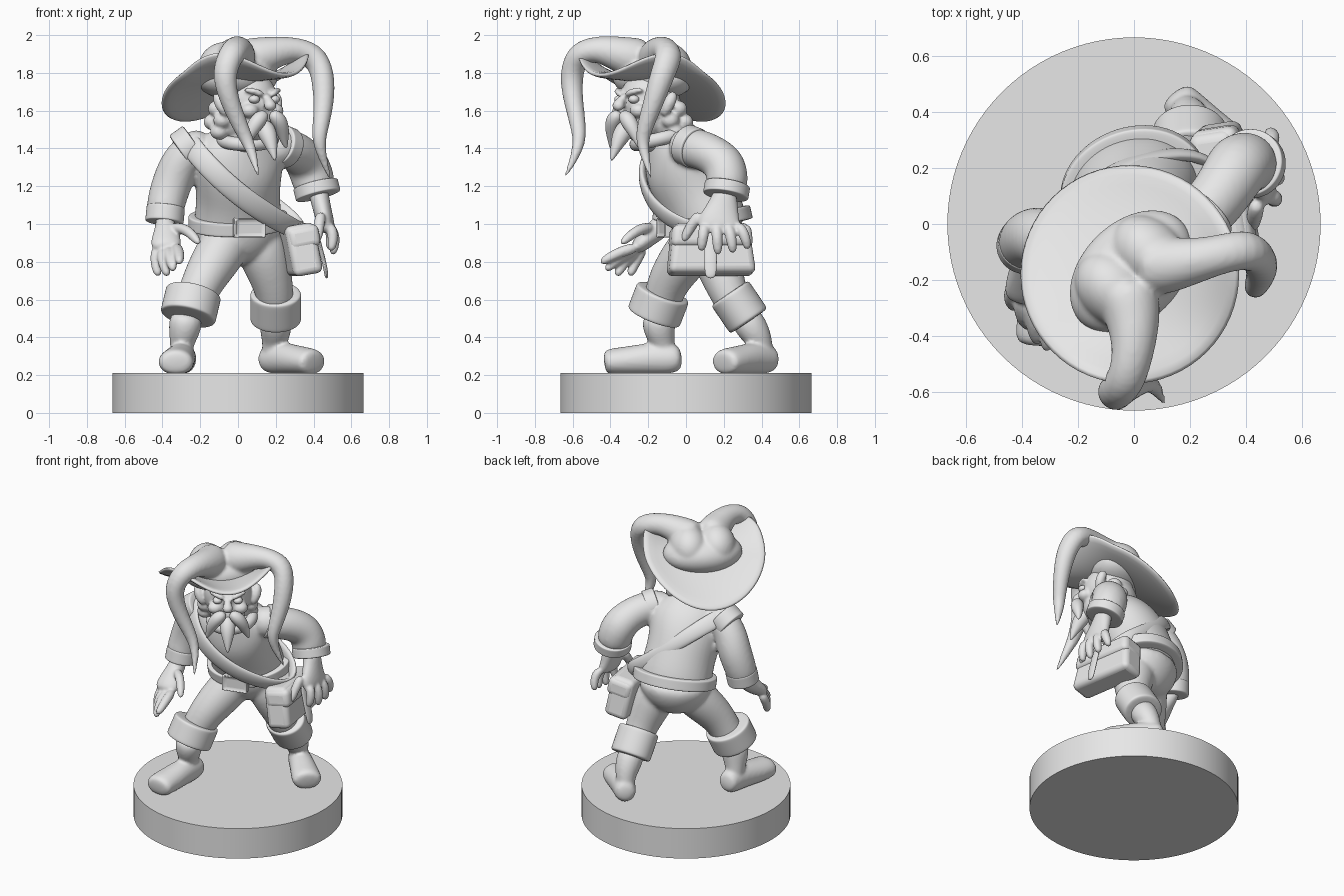
import bpy, bmesh
from math import sin, cos, pi, radians
from mathutils import Vector, Matrix

cube = bpy.data.objects.get("Cube")
if cube:
    bpy.data.objects.remove(cube)

grey = bpy.data.materials.new("light grey")
grey.use_nodes = True
grey.diffuse_color = (.8, .8, .8, 1)
grey.node_tree.nodes["Principled BSDF"].inputs["Base Color"].default_value = (.8, .8, .8, 1)

X, Y, Z = Vector((1, 0, 0)), Vector((0, 1, 0)), Vector((0, 0, 1))


def facing(degrees):
    """Forward and left directions for a part turned towards its left."""
    a = radians(degrees)
    return Vector((sin(a), -cos(a), 0)), Vector((cos(a), sin(a), 0))


body_f, body_l = facing(22)
head_f, head_l = facing(35)
hat_f, hat_l = facing(45)


def loft(bm, points, hint=X, sides=12, closed=False):
    """Sweep ellipses along points (x, y, z, side radius, hint radius)."""
    path = [Vector(p[:3]) for p in points]
    count, rings = len(path), []
    for i, p in enumerate(points):
        if closed:
            t = path[(i + 1) % count] - path[i - 1]
        else:
            t = path[min(i + 1, count - 1)] - path[max(i - 1, 0)]
        t.normalize()
        h = hint(path[i]) if callable(hint) else hint
        n = (h - t * h.dot(t)).normalized()
        s = t.cross(n)
        a, b = p[3], p[-1]
        angles = [2 * pi * k / sides for k in range(sides)]
        rings.append([bm.verts.new(path[i] + s * a * cos(k) + n * b * sin(k)) for k in angles])
    for i in range(count if closed else count - 1):
        r, q = rings[i], rings[(i + 1) % count]
        for k in range(sides):
            m = (k + 1) % sides
            bm.faces.new((r[k], r[m], q[m], q[k]))
    if not closed:
        bm.faces.new(rings[0])
        bm.faces.new(rings[-1])


def band(bm, start, end, a, b=None, hint=Y):
    """A short thick sleeve with crisp rims."""
    start, end, b = Vector(start), Vector(end), b or a
    rows = ((-.05, .85), (0, 1), (.12, 1), (.88, 1), (1, 1), (1.05, .85))
    loft(bm, [(*start.lerp(end, t), a * k, b * k) for t, k in rows], hint, 16)


def ball(bm, centre, radii, turn=0):
    m = Matrix.Translation(centre) @ Matrix.Rotation(radians(turn), 4, "Z")
    bmesh.ops.create_icosphere(bm, subdivisions=3, radius=1, matrix=m @ Matrix.Diagonal((*radii, 1)))


def finish(name, bm, voxel=0, levels=2):
    """Make the object; with a voxel size the pieces melt into one skin."""
    bmesh.ops.recalc_face_normals(bm, faces=bm.faces[:])
    mesh = bpy.data.meshes.new(name)
    bm.to_mesh(mesh)
    bm.free()
    mesh.materials.append(grey)
    mesh.polygons.foreach_set("use_smooth", [True] * len(mesh.polygons))
    ob = bpy.data.objects.new(name, mesh)
    bpy.context.collection.objects.link(ob)
    if levels:
        sub = ob.modifiers.new("round", "SUBSURF")
        sub.levels = sub.render_levels = levels
    if voxel:
        melt = ob.modifiers.new("melt", "REMESH")
        melt.mode, melt.voxel_size, melt.use_smooth_shade = "VOXEL", voxel, True
        relax = ob.modifiers.new("relax", "SMOOTH")
        relax.factor, relax.iterations = .5, 5
    return ob


def sharp(ob):
    bpy.ops.object.select_all(action="DESELECT")
    bpy.context.view_layer.objects.active = ob
    ob.select_set(True)
    bpy.ops.object.shade_smooth_by_angle(angle=radians(35))


def box(bm, centre, size, turn):
    m = Matrix.Translation(centre) @ Matrix.Rotation(radians(turn), 4, "Z")
    return bmesh.ops.create_cube(bm, size=1, matrix=m @ Matrix.Diagonal((*size, 1)))["verts"]


# Round base
bm = bmesh.new()
bmesh.ops.create_cone(bm, cap_ends=True, segments=96, radius1=.665, radius2=.665, depth=.21,
                      matrix=Matrix.Translation((0, 0, .105)))
sharp(finish("base", bm, levels=0))

# Trousers
bm = bmesh.new()
loft(bm, [(0, .12, 1.04, .24, .2), (0, .12, .95, .245, .205), (.02, .11, .86, .2, .17), (.03, .1, .78, .1, .09)], body_f)
loft(bm, [(-.02, .09, .96, .13), (-.1, .01, .84, .14), (-.18, -.09, .71, .118), (-.23, -.125, .6, .105), (-.26, -.15, .52, .1)])
loft(bm, [(.08, .13, .96, .13), (.14, .16, .83, .14), (.18, .2, .7, .115), (.2, .24, .6, .1), (.2, .29, .52, .095)])
finish("trousers", bm, .013)

# Boots with turned-down cuffs
for side, shaft, foot, low, high, cuff in (
    ("right", [(-.3, -.11, .27, .06), (-.3, -.12, .36, .062), (-.285, -.14, .42, .086), (-.27, -.15, .54, .1)],
     [(-.29, -.02, .29, .06, .06), (-.29, -.07, .285, .075, .085), (-.3, -.17, .29, .08, .09),
      (-.32, -.3, .275, .095, .08), (-.33, -.4, .27, .1, .075), (-.33, -.435, .265, .085, .06)],
     (-.265, -.17, .51), (-.235, -.122, .635), (.152, .15)),
    ("left", [(.18, .41, .27, .06), (.19, .4, .36, .062), (.2, .37, .42, .086), (.2, .29, .54, .095)],
     [(.14, .47, .29, .06, .06), (.17, .43, .285, .075, .085), (.24, .36, .29, .08, .09),
      (.33, .27, .275, .095, .08), (.39, .21, .27, .1, .075), (.41, .19, .265, .085, .06)],
     (.2, .33, .49), (.2, .235, .63), (.138, .122))):
    bm = bmesh.new()
    loft(bm, shaft)
    loft(bm, foot, Z)
    # flat sole resting on the base
    for v in bm.verts:
        v.co.z = max(v.co.z, .205)
    finish(side + "_boot", bm, .011)
    bm = bmesh.new()
    band(bm, low, high, *cuff)
    finish(side + "_boot_cuff", bm)

# Tunic with sleeves and collar
bm = bmesh.new()
loft(bm, [(0, .13, .95, .24, .2), (0, .12, 1.02, .25, .21), (0, .06, 1.15, .23, .21),
          (0, -.01, 1.28, .25, .22), (.01, -.05, 1.4, .26, .18), (.03, -.09, 1.47, .17, .14), (.04, -.12, 1.52, .1, .1)], body_f)
loft(bm, [(-.14, -.07, 1.41, .1), (-.24, -.07, 1.4, .11), (-.3, -.06, 1.34, .11), (-.35, -.04, 1.22, .112),
          (-.385, -.06, 1.1, .105), (-.39, -.08, 1.03, .1)], Y)
loft(bm, [(.14, -.04, 1.41, .1), (.24, .02, 1.41, .11), (.32, .12, 1.38, .11), (.37, .21, 1.32, .12),
          (.4, .22, 1.23, .12), (.415, .21, 1.16, .105)], Vector((.8, -.57, 0)))
finish("tunic", bm, .013)

bm = bmesh.new()
band(bm, (-.382, -.065, 1.09), (-.39, -.08, 1.01), .104)
finish("right_sleeve_cuff", bm)
bm = bmesh.new()
band(bm, (.41, .22, 1.21), (.425, .21, 1.15), .124)
finish("left_sleeve_cuff", bm)
bm = bmesh.new()
band(bm, (-.23, -.07, 1.43), (-.3, -.07, 1.38), .112)
band(bm, (.22, .0, 1.42), (.27, .05, 1.4), .112)
finish("shoulder_caps", bm)
bm = bmesh.new()
ring = [(k * pi / 6, cos(k * pi / 6), sin(k * pi / 6)) for k in range(12)]
loft(bm, [(.05 + .14 * c, -.14 + .13 * s, 1.45 + .03 * s, .04) for _, c, s in ring], Z, 8, True)
finish("collar", bm)

# Belt, hanging lower at the front, and its buckle
bm = bmesh.new()
band(bm, (0, .13, .98), (0, .114, 1.05), .276, .228, body_f)
finish("belt", bm)
bm = bmesh.new()
box(bm, (.06, -.115, .98), (.17, .05, .105), 15)
bm.normal_update()
front = min(bm.faces, key=lambda f: f.normal.y)
bmesh.ops.inset_region(bm, faces=[front], thickness=.022)
bmesh.ops.translate(bm, verts=front.verts[:], vec=(0, .015, 0))
buckle = finish("buckle", bm, levels=0)
rounding = buckle.modifiers.new("edges", "BEVEL")
rounding.width, rounding.segments = .012, 2
sharp(buckle)

# Shoulder strap
bm = bmesh.new()
loft(bm, [(-.28, -.08, 1.465, .06, .025), (-.23, -.19, 1.385, .065, .025), (-.12, -.24, 1.265, .065, .025),
          (.01, -.21, 1.15, .065, .025), (.14, -.14, 1.06, .065, .025), (.28, -.01, .98, .06, .025),
          (.34, .14, .96, .05, .025), (.25, .25, 1.06, .05, .025), (.1, .25, 1.16, .05, .025),
          (-.05, .21, 1.28, .05, .025), (-.2, .09, 1.41, .06, .025)],
     lambda p: p - Vector((0, .05 - .25 * (p.z - 1.1), 1.2)), 8, True)
finish("strap", bm)

# Satchel, flap and hanging tab, leaning outwards at the bottom
for name, centre, size, wide in (("satchel", (.32, .13, .865), (.16, .4, .27), 1.17),
                                 ("satchel_flap", (.32, .13, .93), (.17, .42, .12), 1.05)):
    bm = bmesh.new()
    for v in box(bm, (0, 0, 0), size, 0):
        if v.co.z < 0:
            v.co.y *= wide
    lean = Matrix.Rotation(radians(9), 4, "Z") @ Matrix.Rotation(radians(-10), 4, "Y")
    bmesh.ops.transform(bm, verts=bm.verts[:], matrix=Matrix.Translation(centre) @ lean)
    bag = finish(name, bm, levels=0)
    edge = bag.modifiers.new("edges", "BEVEL")
    edge.width, edge.segments = .035, 4
    sharp(bag)
bm = bmesh.new()
loft(bm, [(.41, .13, .98, .03, .01), (.44, .13, .86, .035, .012), (.465, .13, .76, .035, .012), (.47, .13, .71, .025, .01)])
finish("satchel_tab", bm)

# Hands: wrist, palm, then fingers as root, knuckle and tip
for side, palm, fingers in (
    ("left", [(.42, .21, 1.2, .06, .06), (.44, .2, 1.1, .08, .05), (.46, .17, 1.02, .12, .05), (.48, .18, .95, .12, .04)],
     [((.44, .08, 1.06), (.43, .03, 1.0), (.42, -.02, .9)), ((.48, .1, 1), (.51, .09, .94), (.49, .08, .85)),
      ((.48, .16, 1), (.52, .165, .93), (.5, .17, .83)), ((.48, .22, 1), (.515, .24, .93), (.5, .25, .84)),
      ((.47, .27, 1), (.5, .31, .95), (.48, .33, .86))]),
    ("right", [(-.39, -.06, 1.06, .06, .05), (-.385, -.13, .99, .065, .05), (-.38, -.21, .92, .05, .085), (-.38, -.28, .86, .04, .085)],
     [((-.36, -.17, .98), (-.27, -.25, .98), (-.2, -.35, .89)), ((-.33, -.25, .88), (-.31, -.36, .85), (-.31, -.46, .79)),
      ((-.37, -.25, .87), (-.36, -.36, .82), (-.34, -.43, .75)), ((-.4, -.25, .87), (-.4, -.33, .8), (-.37, -.37, .72)),
      ((-.43, -.22, .88), (-.44, -.27, .8), (-.42, -.3, .72))])):
    bm = bmesh.new()
    loft(bm, palm, X)
    for root, knuckle, tip in fingers:
        loft(bm, [(*root, .034), (*knuckle, .032), (*tip, .026)], Vector((1, .3, 0)), 8)
    finish(side + "_hand", bm, .008)


# Head
def at(l, f, u):
    return Vector((.06, -.2, 1.62)) + head_l * l + head_f * f + Z * u


bm = bmesh.new()
ball(bm, at(0, -.01, .03), (.155, .165, .17), 35)
ball(bm, at(0, .04, -.08), (.115, .115, .11), 35)
ball(bm, at(0, -.07, -.05), (.165, .13, .15), 35)
loft(bm, [(*at(0, -.03, -.25), .11), (*at(0, -.02, -.1), .11)])
loft(bm, [(*at(0, .14, .07), .02), (*at(0, .18, .03), .025), (*at(0, .2, .01), .042), (*at(0, .18, -.02), .03)], head_l, 8)
for m in (-1, 1):
    ball(bm, at(m * .08, .12, -.02), (.05, .045, .04), 35)
    loft(bm, [(*at(m * .02, .165, .06), .018), (*at(m * .07, .155, .085), .02), (*at(m * .12, .11, .09), .012)], Z, 8)
    loft(bm, [(*at(m * .15, .01, -.05), .02), (*at(m * .18, 0, 0), .035), (*at(m * .19, -.02, .05), .035), (*at(m * .18, -.04, .08), .02)], head_f, 8)
    # curls below the hat
    for f, u in ((-.04, -.07), (-.09, -.01), (-.07, -.13), (-.13, -.08)):
        ball(bm, at(m * .145, f, u), (.05, .05, .045))
finish("head", bm, .009)

bm = bmesh.new()
for m in (-1, 1):
    ball(bm, at(m * .065, .138, .04), (.03, .03, .023), 35)
finish("eyes", bm, levels=1)

# Drooping moustache and pointed beard
bm = bmesh.new()
for m in (-1, 1):
    loft(bm, [(*at(m * .015, .18, -.03), .025), (*at(m * .06, .18, -.06), .05), (*at(m * .1, .165, -.12), .042),
              (*at(m * .12, .15, -.18), .024), (*at(m * .135, .15, -.22), .006)], head_f, 8)
finish("moustache", bm)
bm = bmesh.new()
loft(bm, [(*at(0, .12, -.08), .04), (*at(0, .16, -.13), .06), (*at(0, .2, -.19), .042), (*at(0, .24, -.29), .006)], head_l, 8)
finish("beard", bm)

# Hat brim: low at the back, dipped at the front, curling up at the front corners
bm = bmesh.new()
rows = []
for r in (.05, .15, .24, .32, .395):
    row = []
    for k in range(32):
        f, l = r * cos(k * pi / 16), r * sin(k * pi / 16)
        slope = .4 * f if f < 0 else f * (.22 + 4 * l * l)
        rise = 1.7 + slope + .65 * l * l + .06 * (1 - r / .39)
        row.append(bm.verts.new(Vector((-.015, -.18, rise)) + hat_f * f + hat_l * l))
    rows.append(row)
for a, b in zip(rows, rows[1:]):
    for k in range(32):
        bm.faces.new((a[k], a[k - 1], b[k - 1], b[k]))
bm.faces.new(rows[0])
brim = finish("hat_brim", bm, levels=0)
rim = brim.modifiers.new("thickness", "SOLIDIFY")
rim.thickness, rim.offset = .03, 0
brim.modifiers.new("round", "SUBSURF").levels = 1

# Creased crown running out into two long drooping points
bm = bmesh.new()
for m in (-1, 1):
    ball(bm, Vector((-.01, -.17, 1.82)) + hat_l * .09 * m, (.125, .155, .145), 45)
ball(bm, (-.01, -.17, 1.78), (.26, .18, .13), 45)
loft(bm, [(-.04, -.2, 1.86, .13), (0, -.33, 1.89, .105), (0, -.46, 1.93, .075), (-.03, -.57, 1.91, .073), (-.08, -.61, 1.8, .068),
          (-.05, -.6, 1.66, .054), (.02, -.565, 1.5, .043), (.07, -.565, 1.4, .032), (.11, -.645, 1.24, .008)])
loft(bm, [(.02, -.14, 1.86, .13), (.13, -.15, 1.89, .105), (.27, -.12, 1.93, .072), (.41, -.08, 1.9, .075), (.455, -.13, 1.78, .068),
          (.455, -.18, 1.62, .054), (.43, -.23, 1.48, .043), (.43, -.23, 1.4, .032), (.49, -.18, 1.23, .008)], Y)
finish("hat_crown", bm, .011)
